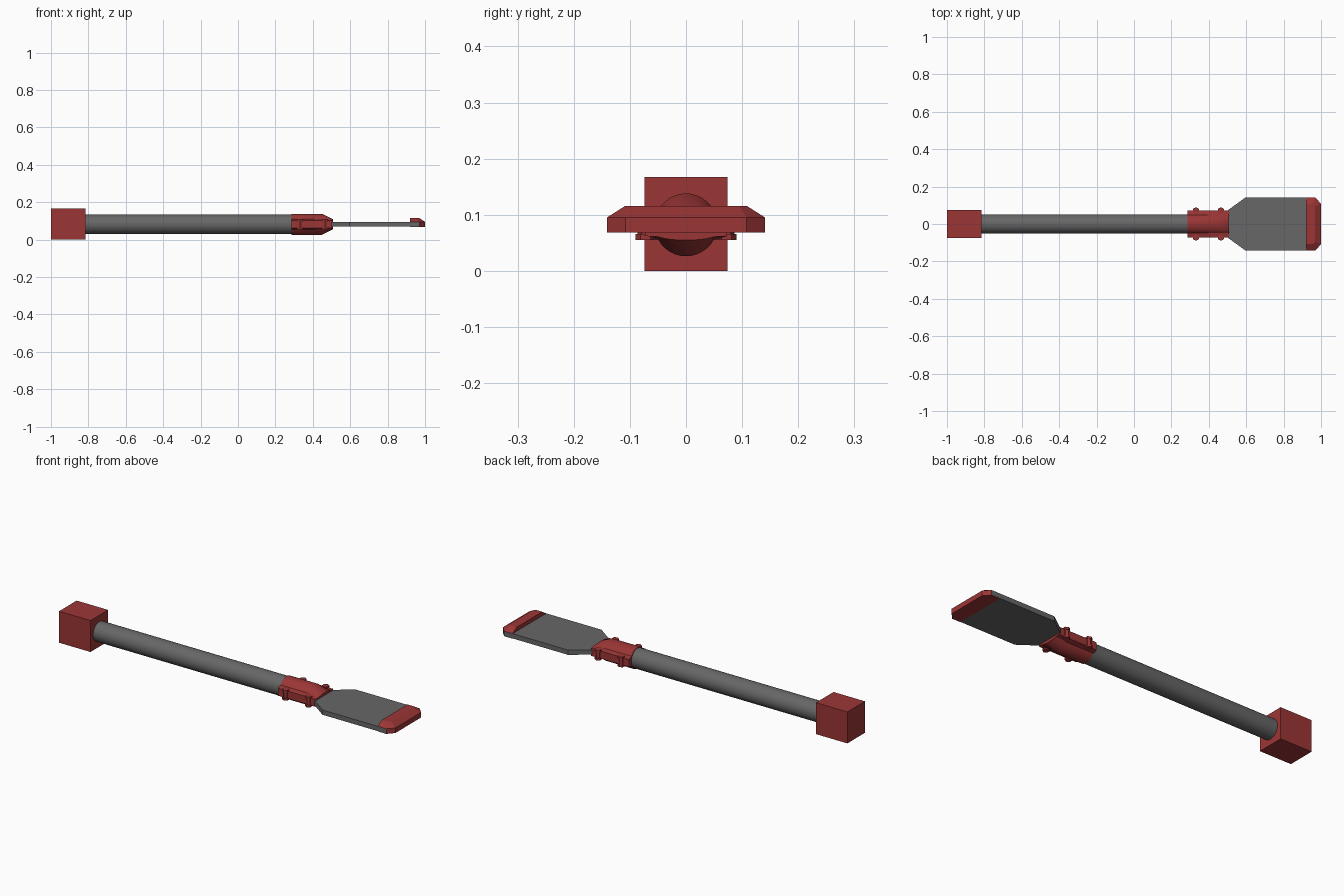
import bpy, bmesh, math

if "Cube" in bpy.data.objects:
    bpy.data.objects.remove(bpy.data.objects["Cube"])

ZC = 0.082  # height of the shaft axis


def material(name, rgb):
    m = bpy.data.materials.new(name)
    m.diffuse_color = (*rgb, 1)
    m.use_nodes = True
    m.node_tree.nodes["Principled BSDF"].inputs["Base Color"].default_value = m.diffuse_color
    return m


RED = material("dark red", (0.33, 0.036, 0.036))
GREY = material("dark grey", (0.135, 0.135, 0.135))


def loft(name, rings, mats):
    """Skin a list of equal-length closed rings and cap both ends."""
    bm = bmesh.new()
    vs = [[bm.verts.new(p) for p in ring] for ring in rings]
    n = len(rings[0])
    for a, b in zip(vs, vs[1:]):
        for i in range(n):
            j = (i + 1) % n
            bm.faces.new((a[i], a[j], b[j], b[i]))
    bm.faces.new(vs[0])
    bm.faces.new(vs[-1])
    bmesh.ops.recalc_face_normals(bm, faces=bm.faces)
    me = bpy.data.meshes.new(name)
    bm.to_mesh(me)
    bm.free()
    for m in mats:
        me.materials.append(m)
    ob = bpy.data.objects.new(name, me)
    bpy.context.collection.objects.link(ob)
    return ob


def smooth(ob):
    bpy.ops.object.select_all(action='DESELECT')
    bpy.context.view_layer.objects.active = ob
    ob.select_set(True)
    bpy.ops.object.shade_smooth_by_angle(angle=math.radians(30))


def box_ring(x, w, z0, z1):
    return [(x, -w, z0), (x, w, z0), (x, w, z1), (x, -w, z1)]


# pommel block
loft("end_block", [box_ring(x, 0.074, 0, 0.167) for x in (-1, -0.815)], [RED])


# round shaft
def circle(x, r, n=32):
    return [(x, r * math.cos(2 * math.pi * i / n), ZC + r * math.sin(2 * math.pi * i / n))
            for i in range(n)]


smooth(loft("shaft", [circle(-0.82, 0.052), circle(0.40, 0.052)], [GREY]))

# collar: round body with side flanges, flattened towards the blade
half = [(0.073, 0.020), (0.049, 0.027)]
half += [(0.056 * math.cos(math.radians(a)), 0.056 * math.sin(math.radians(a)))
         for a in range(40, 141, 10)]
half += [(-0.049, 0.027), (-0.073, 0.020)]
section = half + [(-y, -z) for y, z in half]


def collar_ring(x, squash):
    out = []
    for y, z in section:
        extra = (abs(z) - 0.020) * squash
        out.append((x, y, ZC + math.copysign(0.020 + extra, z)))
    return out


smooth(loft("collar", [collar_ring(0.285, 1), collar_ring(0.45, 1), collar_ring(0.508, 0.2)], [RED]))

# four bolts on the flanges
for bx in (0.331, 0.465):
    for side in (-1, 1):
        rings = []
        for z, r in ((0.055, 0.018), (0.066, 0.018), (0.066, 0.014),
                     (0.098, 0.014), (0.098, 0.018), (0.109, 0.018)):
            rings.append([(bx + r * math.cos(math.radians(60 * i + 30)),
                           side * 0.072 + r * math.sin(math.radians(60 * i + 30)), z)
                          for i in range(6)])
        loft("bolt", rings, [RED])

# flat blade, up to the coloured tip
outline = [(0.48, -0.058), (0.595, -0.141), (0.97, -0.141),
           (0.97, 0.141), (0.595, 0.141), (0.48, 0.058)]
loft("blade", [[(x, y, z) for x, y in outline] for z in (0.0695, 0.095)], [GREY])

# tip: chamfered end of the blade with a bevelled raised pad
plate = [(0.97, -0.141), (1.0, -0.108), (1.0, 0.108), (0.97, 0.141)]
loft("tip_edge", [[(x, y, z) for x, y in plate] for z in (0.068, 0.095)], [RED])
under = [(0.92, -0.141), (0.97, -0.141), (0.97, 0.141), (0.92, 0.141)]
loft("tip_underside", [[(x, y, z) for x, y in under] for z in (0.068, 0.070)], [RED])
low = [(0.92, -0.141), (0.97, -0.141), (1.0, -0.108),
       (1.0, 0.108), (0.97, 0.141), (0.92, 0.141)]
top = [(0.92, -0.108), (0.955, -0.108), (0.968, -0.095),
       (0.968, 0.095), (0.955, 0.108), (0.92, 0.108)]
loft("tip_pad", [[(x, y, 0.095) for x, y in low], [(x, y, 0.116) for x, y in top]], [RED])
